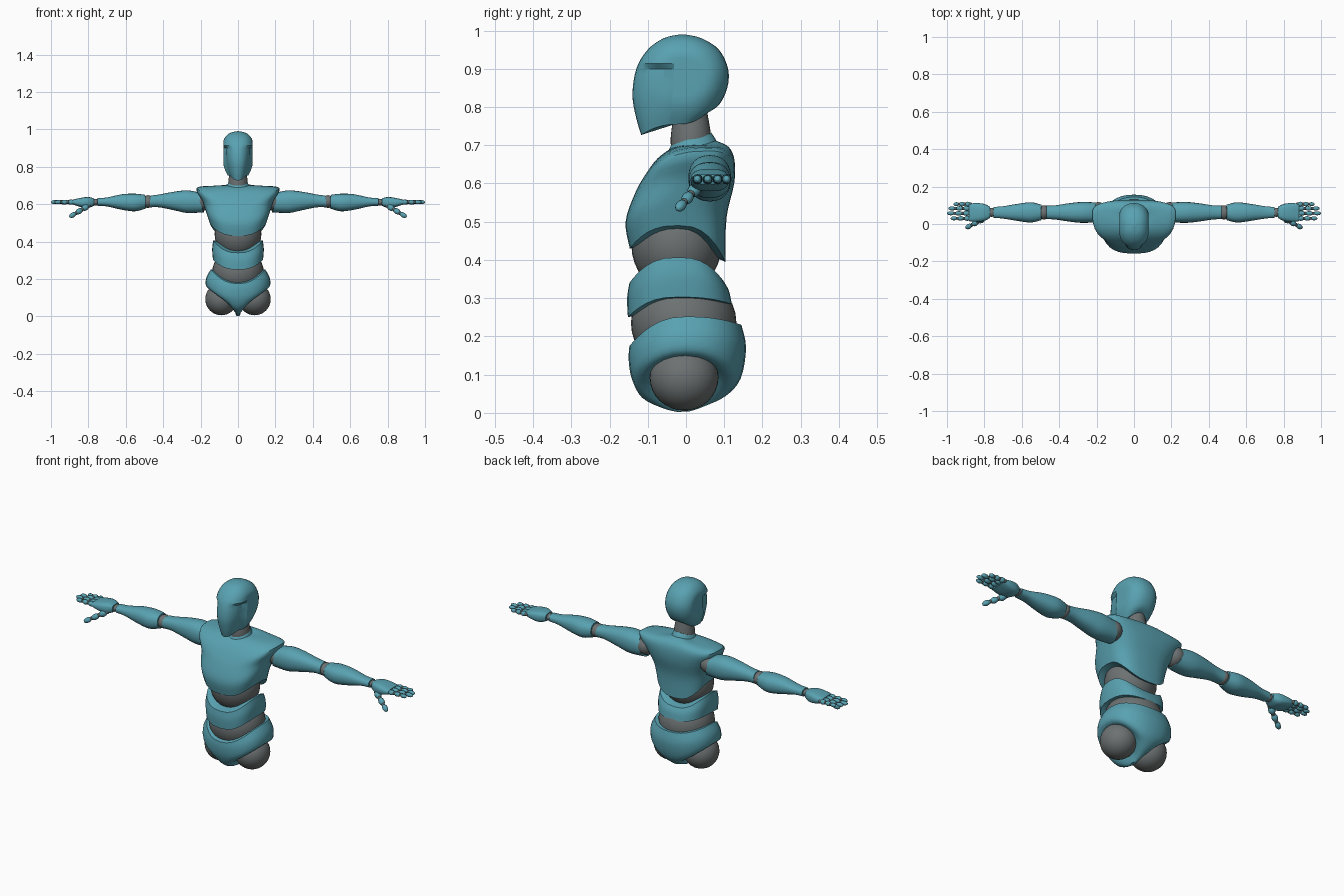
import bpy, bmesh, math
from mathutils import Vector, Matrix

cube = bpy.data.objects.get("Cube")
if cube:
    bpy.data.objects.remove(cube, do_unlink=True)


def material(name, rgb):
    m = bpy.data.materials.new(name)
    m.use_nodes = True
    m.diffuse_color = (*rgb, 1)
    m.node_tree.nodes["Principled BSDF"].inputs["Base Color"].default_value = (*rgb, 1)
    return m


TEAL = material("teal shell", (0.10, 0.36, 0.44))
GREY = material("grey joint", (0.15, 0.165, 0.165))


def finish(name, bm, mat, mirror=False, angle=35):
    bmesh.ops.recalc_face_normals(bm, faces=bm.faces)
    me = bpy.data.meshes.new(name)
    bm.to_mesh(me)
    bm.free()
    me.materials.append(mat)
    ob = bpy.data.objects.new(name, me)
    bpy.context.collection.objects.link(ob)
    if mirror:
        ob.modifiers.new("Mirror", "MIRROR").use_mirror_merge = False
    bpy.ops.object.select_all(action="DESELECT")
    ob.select_set(True)
    bpy.context.view_layer.objects.active = ob
    bpy.ops.object.shade_smooth_by_angle(angle=math.radians(angle))
    return ob


def smooth_rows(rows, steps):
    """Catmull-Rom interpolation between ring descriptions."""
    out = []
    for i in range(len(rows) - 1):
        a, b, c, d = (rows[max(0, min(len(rows) - 1, i + k))] for k in (-1, 0, 1, 2))
        for s in range(steps):
            t = s / steps
            out.append([q + t / 2 * (r - p + t * (2 * p - 5 * q + 4 * r - s3
                        + t * (3 * (q - r) + s3 - p)))
                        for p, q, r, s3 in zip(a, b, c, d)])
    return out + [list(rows[-1])]


def power(v, e):
    return math.copysign(abs(v) ** e, v)


def loft(name, mat, rows, p=2.4, n=32, steps=4, shape=None, mirror=False, angle=35):
    """Rows hold front, side and back height, half width, front, back and middle y."""
    bm = bmesh.new()
    rings = []
    for zf, zs, zb, hw, yf, yb, yc in smooth_rows(rows, steps):
        ring = []
        for k in range(n):
            t = 2 * math.pi * k / n
            s, c = math.sin(t), math.cos(t)
            y = yc + (yc - yf if c < 0 else yb - yc) * power(c, 2 / p)
            z = (zf if c < 0 else zb) * c * c + zs * s * s
            co = Vector((hw * power(s, 2 / p), y, z))
            ring.append(bm.verts.new(shape(co) if shape else co))
        rings.append(ring)
    for a, b in zip(rings, rings[1:]):
        for k in range(n):
            bm.faces.new((a[k - 1], a[k], b[k], b[k - 1]))
    for ring in (rings[0], rings[-1]):
        mid = bm.verts.new(sum((v.co for v in ring), Vector()) / n)
        for k in range(n):
            bm.faces.new((ring[k - 1], ring[k], mid))
    return finish(name, bm, mat, mirror, angle)


def add_ball(bm, loc, size, rot=Matrix(), seg=24):
    bmesh.ops.create_uvsphere(bm, u_segments=seg, v_segments=seg // 2, radius=1,
                              matrix=Matrix.Translation(loc) @ rot @ Matrix.Diagonal((*size, 1)))


def ball(name, loc, size, mirror=False):
    bm = bmesh.new()
    add_ball(bm, loc, size, seg=32)
    return finish(name, bm, GREY, mirror, 60)


# Head with flat sides and a pinched face
def head_shape(co):
    co.x = max(-0.078, min(0.078, co.x))
    if co.y < -0.055 and co.z < 0.91:
        co.x *= 0.8
    return co


loft("head", TEAL, [
    (.727, .755, .785, .056, -.117, .055, -.02),
    (.77, .79, .805, .072, -.13, .086, -.01),
    (.83, .845, .85, .086, -.14, .108, 0),
    (.90, .90, .90, .088, -.13, .11, 0),
    (.95, .95, .95, .074, -.10, .086, -.01),
    (.98, .98, .98, .045, -.058, .04, -.01),
    (.99, .99, .99, .004, -.015, -.005, -.01)], p=2.3, shape=head_shape, angle=25)

# Neck and chest
loft("neck", GREY, [
    (.66, .66, .66, .05, -.036, .066, .013),
    (.72, .72, .72, .052, -.04, .066, .013),
    (.79, .79, .79, .04, -.03, .055, .013)], p=2)
loft("neck_collar", TEAL, [
    (.705, .716, .733, .052, -.036, .066, .015),
    (.685, .695, .71, .06, -.046, .08, .015),
    (.66, .67, .68, .068, -.05, .085, .015)], p=2)
loft("chest", TEAL, [
    (.69, .70, .712, .06, -.042, .078, .02),
    (.665, .698, .695, .14, -.075, .112, .04),
    (.625, .685, .66, .223, -.105, .127, .06),
    (.575, .615, .60, .19, -.133, .126, .035),
    (.50, .55, .51, .168, -.158, .106, -.01),
    (.43, .49, .395, .148, -.147, .103, -.02)], p=2.7)

# Torso joints and bands
ball("upper_waist_joint", (0, -.025, .44), (.125, .118, .13))
loft("abdomen_band", TEAL, [
    (.34, .407, .345, .132, -.148, .098, -.02),
    (.30, .36, .32, .138, -.154, .112, -.02),
    (.25, .303, .284, .134, -.152, .12, -.02)], p=2.6)
ball("lower_waist_joint", (0, -.006, .235), (.138, .138, .13))

# Pelvis shell and hip balls
loft("pelvis", TEAL, [
    (.175, .252, .23, .145, -.148, .145, 0),
    (.14, .205, .17, .17, -.15, .157, 0),
    (.09, .155, .09, .165, -.142, .143, 0),
    (.04, .135, .045, .09, -.115, .105, 0),
    (.012, .07, .018, .035, -.06, .05, 0),
    (.002, .005, .004, .01, -.02, .01, 0)], p=2.3)
ball("hip_joint", (.089, -.005, .092), (.086, .09, .086), True)


# Arms run along x, so each loft is turned onto its side
def arm_shape(co):
    return Vector((co.z, co.x + .062, co.y))


def limb(name, rows, p=2.3, n=24):
    full = [(x0, (x0 + x1) / 2, x1, hw, lo, hi, (lo + hi) / 2) for x0, x1, hw, lo, hi in rows]
    loft(name, TEAL, full, p, n, shape=arm_shape, mirror=True)


ball("shoulder_joint", (.19, .062, .615), (.05, .055, .05), True)
limb("upper_arm", [
    (.18, .215, .052, .557, .664),
    (.27, .27, .056, .553, .674),
    (.34, .34, .05, .567, .667),
    (.42, .42, .038, .583, .652),
    (.472, .467, .036, .583, .646)])
ball("elbow_joint", (.482, .062, .614), (.03, .038, .034), True)
limb("forearm", [
    (.492, .497, .041, .577, .65),
    (.55, .55, .054, .562, .656),
    (.62, .62, .046, .57, .653),
    (.70, .70, .033, .588, .636),
    (.752, .752, .029, .591, .632)])
ball("wrist_joint", (.762, .062, .611), (.02, .024, .018), True)
limb("palm", [
    (.77, .77, .03, .592, .631),
    (.80, .80, .045, .58, .638),
    (.84, .84, .05, .584, .634),
    (.882, .882, .047, .598, .624)], p=3)


# Fingers: three shells each with small balls between
def finger(name, start, end, r, parts=3):
    start, end = Vector(start), Vector(end)
    step = (end - start) / parts
    rot = step.to_track_quat("Z", "Y").to_matrix().to_4x4()
    shells, joints = bmesh.new(), bmesh.new()
    for i in range(parts):
        rr = r * (1 - .1 * i)
        add_ball(shells, start + step * (i + .5), (rr, rr, step.length * .52), rot, 12)
        add_ball(joints, start + step * i, [rr * .75] * 3, rot, 8)
    finish(name, shells, TEAL, True, 60)
    finish(name + "_joints", joints, GREY, True, 60)


for name, y, tip in (("index_finger", .030, .98), ("middle_finger", .057, 1),
                     ("ring_finger", .083, .992), ("little_finger", .106, .965)):
    finger(name, (.874, y, .611), (tip, y, .611), .0135)
finger("thumb", (.80, .03, .592), (.9, -.022, .532), .017)
